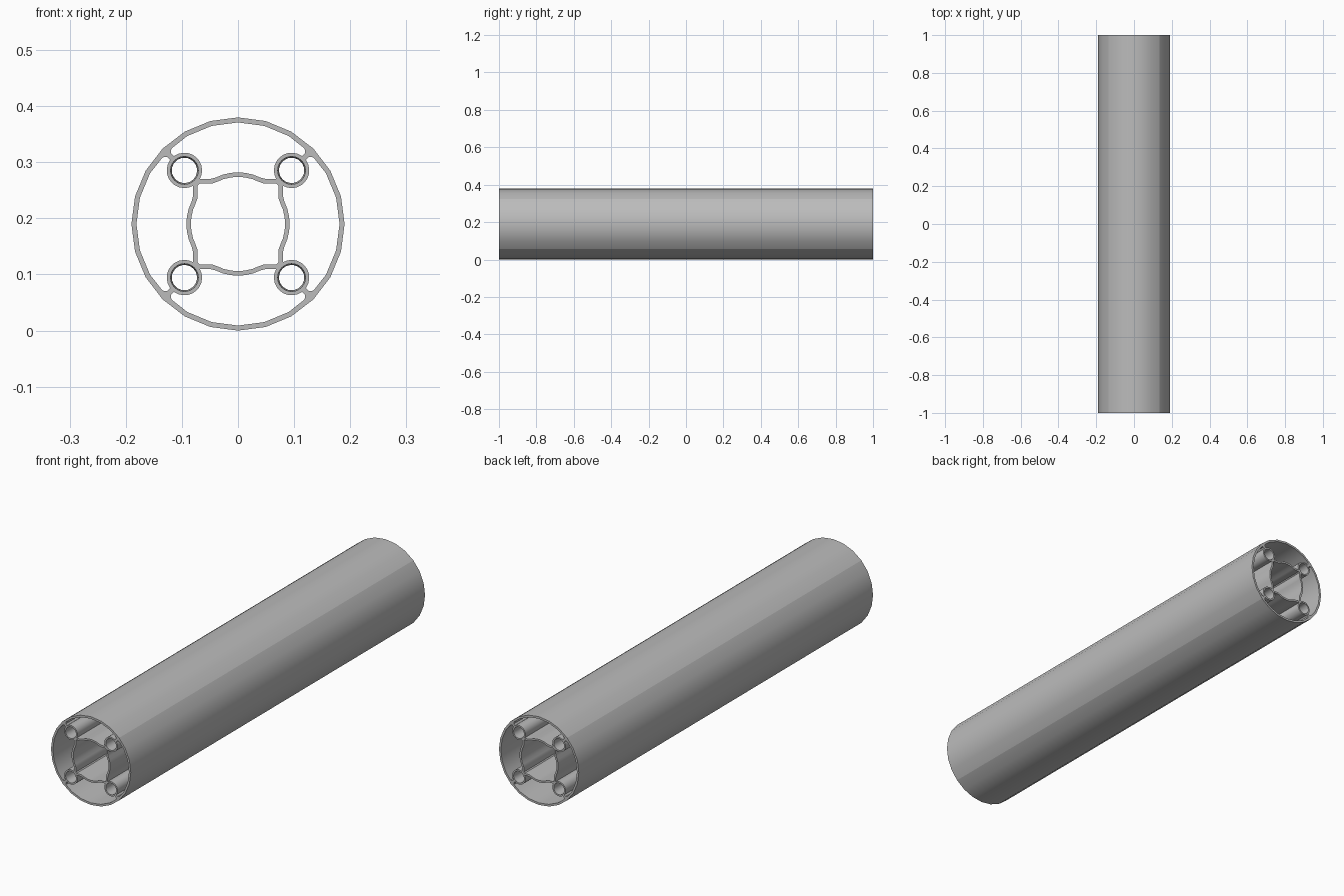
import bpy, bmesh
from math import sin, cos, radians, degrees, asin, sqrt
from mathutils import Vector

cube = bpy.data.objects.get("Cube")
if cube:
    bpy.data.objects.remove(cube)

R = 0.19               # outer radius, also the height of the axis
HALF = 1.0             # half of the length
WALL = 0.009
BOSS = 0.0955          # screw channel offset in x and z
BOSS_R = 0.0315
FIN = 0.005            # half thickness of the fins
S = sqrt(0.5)


def polar(r, deg, c=(0, 0)):
    return Vector((c[0] + r * cos(radians(deg)), c[1] + r * sin(radians(deg))))


def circle(r, n, c=(0, 0)):
    return [polar(r, 360 * i / n, c) for i in range(n)]


def turned(points, quarter):
    a = radians(90 * quarter)
    return [Vector((p.x * cos(a) - p.y * sin(a), p.x * sin(a) + p.y * cos(a)))
            for p in points]


def gap_outline():
    """Open chamber between tube, fins, screw channels and inner web."""
    along, across = Vector((S, S)), Vector((-S, S))
    half = [polar(R - WALL, a) for a in (90, 75, 60)]
    half += [along * 0.179 + across * 0.011, along * 0.174 + across * FIN]
    start = 45 + degrees(asin(FIN / BOSS_R))
    end = 180 + degrees(asin((BOSS - 0.080) / BOSS_R))
    half += [polar(BOSS_R, start + (end - start) * i / 10, (BOSS, BOSS)) for i in range(11)]
    half += [Vector((0.051, 0.080))] + [polar(0.092, a) for a in (64, 73, 82, 90)]
    return half + [Vector((-p.x, p.y)) for p in reversed(half[1:-1])]


def core_outline():
    """Central chamber: four shallow arcs joined by square corners."""
    side = [polar(0.084, a) for a in (90, 81, 72, 64)]
    side += [Vector((0.046, 0.072)), Vector((0.068, 0.072))]
    quarter = side + [Vector((p.y, p.x)) for p in reversed(side[1:])]
    return [p for q in range(4) for p in turned(quarter, -q)]


bm = bmesh.new()
caps = ([], [])


def wall(rings):
    """Skin a list of (outline, y) rings and keep the end edges for the caps."""
    rows = [[bm.verts.new((p.x, y, p.y + R)) for p in pts] for pts, y in rings]
    n = len(rows[0])
    for a, b in zip(rows, rows[1:]):
        for i in range(n):
            j = (i + 1) % n
            bm.faces.new((a[i], a[j], b[j], b[i]))
    for row, cap in zip((rows[0], rows[-1]), caps):
        cap.extend(bm.edges.get((row[i], row[(i + 1) % n])) for i in range(n))


def straight(outline):
    wall([(outline, -HALF), (outline, HALF)])


# Outer tube, central chamber and the four side chambers
straight(circle(R, 24))
straight(core_outline())
for q in range(4):
    straight(turned(gap_outline(), q))

# Screw channels, slightly widened at both mouths
for sx in (-1, 1):
    for sz in (-1, 1):
        c = (sx * BOSS, sz * BOSS)
        wide, narrow = circle(0.0248, 24, c), circle(0.0225, 24, c)
        wall([(wide, -HALF), (narrow, -0.9), (narrow, 0.9), (wide, HALF)])

# End caps
for cap in caps:
    bmesh.ops.triangle_fill(bm, use_beauty=True, use_dissolve=False, edges=cap)
bmesh.ops.recalc_face_normals(bm, faces=bm.faces)

# Crisp seams on the tube at the diagonals
for e in bm.edges:
    a, b = e.verts
    if abs(a.co.y - b.co.y) > HALF and abs(abs(a.co.x) - R * S) < 0.001:
        e.smooth = False

mesh = bpy.data.meshes.new("extruded_tube")
bm.to_mesh(mesh)
bm.free()
tube = bpy.data.objects.new("extruded_tube", mesh)
bpy.context.collection.objects.link(tube)

# Plain metal colour
mat = bpy.data.materials.new("plain_grey")
mat.use_nodes = True
grey = (0.5, 0.5, 0.5, 1)
mat.diffuse_color = grey
mat.node_tree.nodes["Principled BSDF"].inputs["Base Color"].default_value = grey
mesh.materials.append(mat)

bpy.context.view_layer.objects.active = tube
tube.select_set(True)
bpy.ops.object.shade_smooth_by_angle(angle=radians(30))
